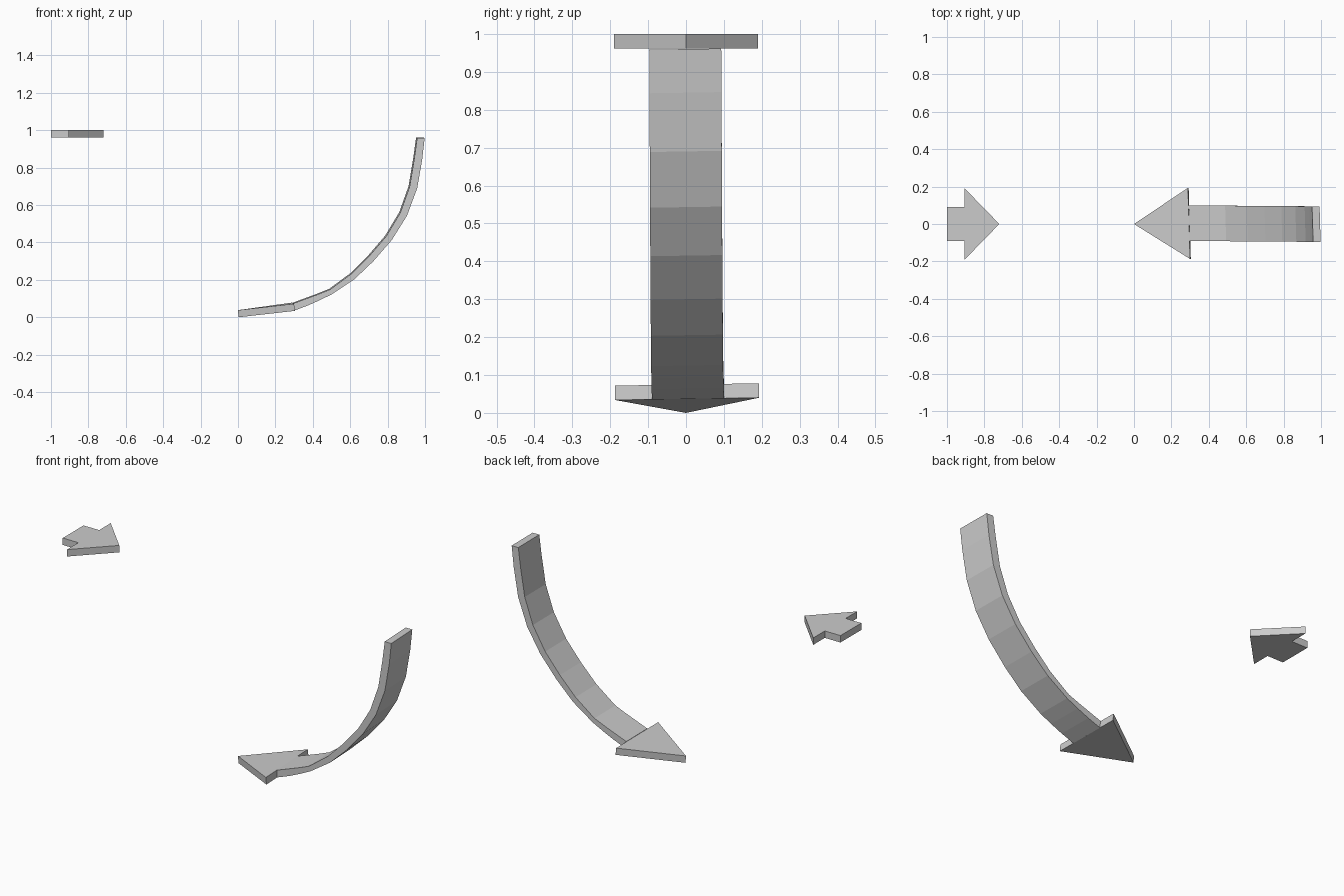
import bpy

if "Cube" in bpy.data.objects:
    bpy.data.objects.remove(bpy.data.objects["Cube"])


def make_object(name, verts, faces):
    mesh = bpy.data.meshes.new(name)
    mesh.from_pydata(verts, [], faces)
    mesh.validate()
    mesh.update()
    obj = bpy.data.objects.new(name, mesh)
    bpy.context.collection.objects.link(obj)
    return obj


def prism(name, bottom, top):
    """Solid between two matching counter-clockwise outlines."""
    n = len(bottom)
    faces = [tuple(reversed(range(n))), tuple(range(n, 2 * n))]
    faces += [(i, (i + 1) % n, n + (i + 1) % n, n + i) for i in range(n)]
    return make_object(name, bottom + top, faces)


def skew(x, y, z, shift=0.0):
    """The large arrow is turned very slightly off its axis."""
    return (x - 0.03 * y, y + shift, z + 0.016 * y)


# Small flat arrow
outline = [(-1, -0.09), (-0.905, -0.09), (-0.905, -0.19), (-0.72, 0),
           (-0.905, 0.19), (-0.905, 0.09), (-1, 0.09)]
prism("small_arrow", [(x, y, 0.962) for x, y in outline],
      [(x, y, 1.0) for x, y in outline])

# Curved shaft: inner and outer edge of the ribbon, from head to free end
inner = [(0.295, 0.076), (0.36, 0.1), (0.425, 0.124), (0.49, 0.15),
         (0.605, 0.235), (0.70, 0.33), (0.79, 0.435), (0.865, 0.56),
         (0.915, 0.70), (0.94, 0.85), (0.955, 0.96)]
outer = [(0.298, 0.037), (0.37, 0.064), (0.435, 0.093), (0.50, 0.125),
         (0.62, 0.205), (0.72, 0.30), (0.82, 0.415), (0.90, 0.543),
         (0.955, 0.69), (0.982, 0.845), (0.995, 0.96)]
verts, faces = [], []
for i, ((xi, zi), (xo, zo)) in enumerate(zip(inner, outer)):
    shift = 0.005 - 0.007 * i / (len(inner) - 1)
    for x, y, z in ((xo, -0.095, zo), (xo, 0.095, zo),
                    (xi, 0.095, zi), (xi, -0.095, zi)):
        verts.append(skew(x, y, z, shift))
last = 4 * (len(inner) - 1)
for a in range(0, last, 4):
    faces += [(a + k, a + 4 + k, a + 4 + (k + 1) % 4, a + (k + 1) % 4)
              for k in range(4)]
faces += [(0, 1, 2, 3), (last + 3, last + 2, last + 1, last)]
shaft = make_object("curved_shaft", verts, faces)

# Head of the curved arrow
low = [(0.003, 0, 0.0), (0.298, -0.19, 0.037), (0.298, 0.19, 0.037)]
high = [(0.0, 0, 0.038), (0.294, -0.19, 0.075), (0.294, 0.19, 0.075)]
head = prism("curved_arrow_head", [skew(*p, 0.003 if p[1] else 0) for p in low],
             [skew(*p, 0.003 if p[1] else 0) for p in high])

# Consistent outward normals
import bmesh
for obj in bpy.data.objects:
    bm = bmesh.new()
    bm.from_mesh(obj.data)
    bmesh.ops.recalc_face_normals(bm, faces=bm.faces)
    bm.to_mesh(obj.data)
    bm.free()
